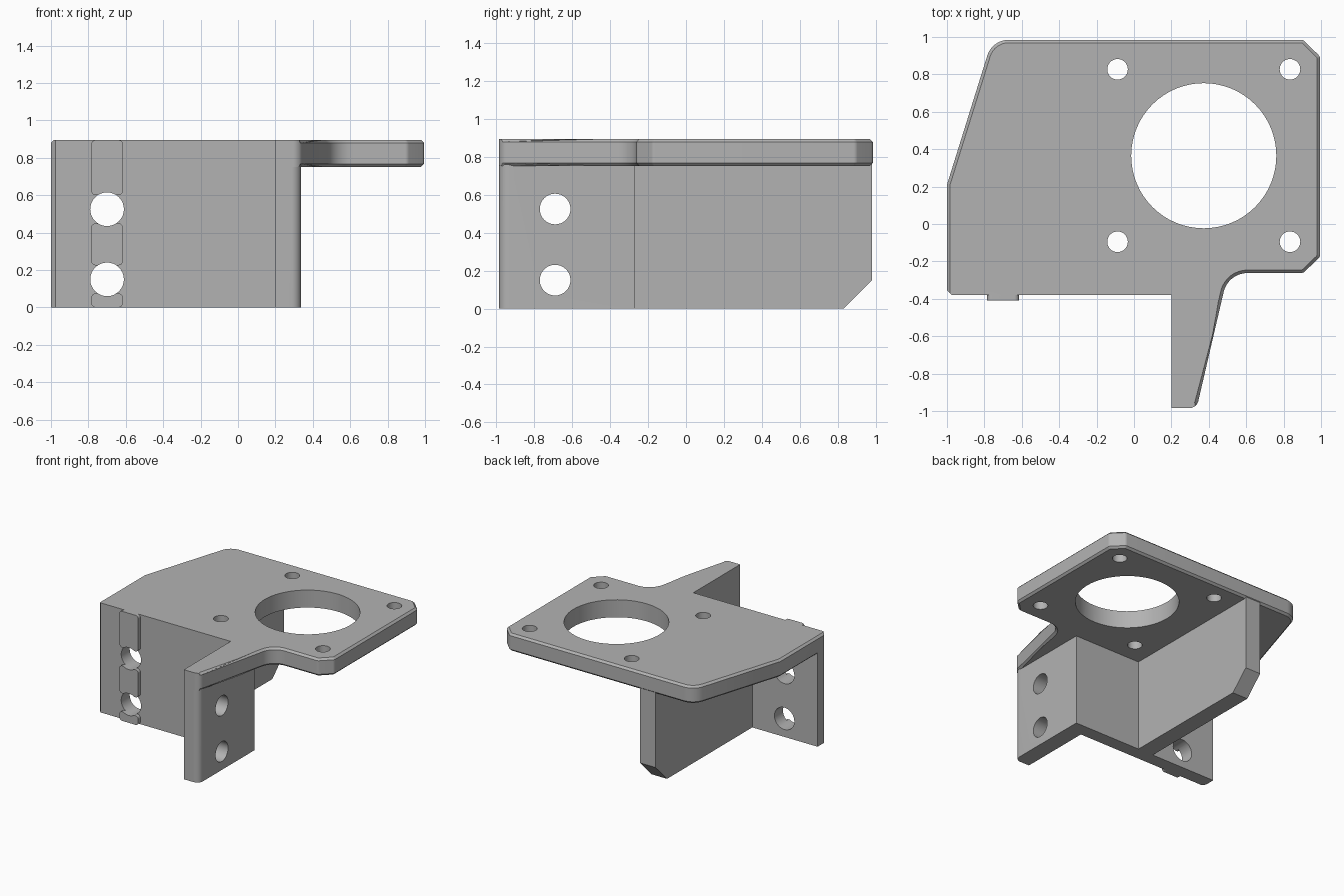
import bpy, bmesh, math
from mathutils import Vector, Matrix

cube = bpy.data.objects.get("Cube")
if cube:
    bpy.data.objects.remove(cube, do_unlink=True)

TOP, PLATE_BOTTOM = 0.895, 0.752
FRONT, TIP, BACK = -0.38, -0.985, 0.985
HOLE_HEIGHTS = (0.15, 0.525)

grey = bpy.data.materials.new("plain_grey")
grey.use_nodes = True
grey.diffuse_color = (0.45, 0.45, 0.45, 1)
grey.node_tree.nodes["Principled BSDF"].inputs["Base Color"].default_value = (0.45, 0.45, 0.45, 1)


def rounded(corners, steps=8):
    """Turn (a, b, radius) corners into an outline with filleted corners."""
    outline = []
    for i, (a, b, r) in enumerate(corners):
        p = Vector((a, b))
        if r == 0:
            outline.append(p)
            continue
        u = (Vector(corners[i - 1][:2]) - p).normalized()
        v = (Vector(corners[(i + 1) % len(corners)][:2]) - p).normalized()
        half = u.angle(v) / 2
        centre = p + (u + v).normalized() * (r / math.sin(half))
        t = r / math.tan(half)
        start, end = p + u * t - centre, p + v * t - centre
        sweep = math.pi - 2 * half
        for k in range(steps + 1):
            f = k / steps
            arc = (start * math.sin((1 - f) * sweep) + end * math.sin(f * sweep)) / math.sin(sweep)
            outline.append(centre + arc)
    return outline


def prism(name, corners, low, high, place, bevel=None):
    """Extrude an outline; place maps (a, b, depth) to a position."""
    outline = rounded(corners)
    bm = bmesh.new()
    ends = [[bm.verts.new(place(p.x, p.y, d)) for p in outline] for d in (low, high)]
    bm.faces.new(ends[0])
    bm.faces.new(ends[1])
    for i in range(len(outline)):
        j = (i + 1) % len(outline)
        bm.faces.new((ends[0][i], ends[0][j], ends[1][j], ends[1][i]))
    bmesh.ops.recalc_face_normals(bm, faces=bm.faces)
    if bevel:
        edges = [e for e in bm.edges if bevel(e)]
        bmesh.ops.bevel(bm, geom=edges, offset=0.016, segments=1, affect='EDGES')
    return make(name, bm)


def make(name, bm):
    mesh = bpy.data.meshes.new(name)
    bm.to_mesh(mesh)
    bm.free()
    obj = bpy.data.objects.new(name, mesh)
    bpy.context.collection.objects.link(obj)
    mesh.materials.append(grey)
    return obj


def cylinder(centre, radius, depth, axis, segments):
    bm = bmesh.new()
    turn = Vector((0, 0, 1)).rotation_difference(Vector(axis)).to_matrix().to_4x4()
    bmesh.ops.create_cone(bm, cap_ends=True, segments=segments, radius1=radius, radius2=radius,
                          depth=depth, matrix=Matrix.Translation(centre) @ turn)
    cutter = make("hole_cutter", bm)
    cutter.hide_render = True
    return cutter


def combine(target, other, operation):
    """Apply a boolean and remove the second object."""
    mod = target.modifiers.new("combine", 'BOOLEAN')
    mod.operation, mod.object, mod.solver = operation, other, 'EXACT'
    bpy.context.view_layer.objects.active = target
    bpy.ops.object.modifier_apply(modifier=mod.name)
    bpy.data.objects.remove(other, do_unlink=True)


def flat(a, b, d):
    return (a, b, d)


def side(a, b, d):
    return (d, a, b)


def front(a, b, d):
    return (a, d, b)


# Edges shared by the plate and the front wall
front_edge = [(-1, -0.355, 0), (-0.975, FRONT, 0), (0.2, FRONT, 0), (0.2, TIP, 0),
              (0.337, TIP, 0.05)]


def plate_rim(edge):
    a, b = (v.co for v in edge.verts)
    mid = (a + b) / 2
    return abs(a.z - b.z) < 0.001 and (mid.x > 0.333 or mid.x < -0.99 or mid.y > 0)


# Top plate with chamfered rim
bracket = prism("mounting_bracket", front_edge + [
    (0.343, -0.95, 0), (0.503, -0.262, 0.13), (0.905, -0.262, 0.03), (0.995, -0.175, 0.03),
    (0.995, 0.895, 0.03), (0.905, BACK, 0.03), (-0.758, BACK, 0.12), (-1, 0.21, 0)],
    PLATE_BOTTOM, TOP, flat, plate_rim)

# Front wall with the projecting side flange
wall = prism("front_wall", front_edge + [(0.337, -0.27, 0), (-1, -0.27, 0)], 0, 0.83, flat)
combine(bracket, wall, 'UNION')

# Middle rib below the plate, chamfered at the lower back corner
rib = prism("middle_rib", [(-0.3, 0, 0), (0.83, 0, 0), (0.98, 0.15, 0), (0.98, 0.82, 0),
                           (-0.3, 0.82, 0)], -0.41, -0.27, side)
combine(bracket, rib, 'UNION')

# Raised pads on the front wall
pads = []
for low, high in ((0, 0.075), (0.225, 0.45), (0.6, TOP)):
    pads.append(prism("front_pad", [(-0.785, low, 0.025), (-0.615, low, 0.025),
                                    (-0.615, high, 0.025), (-0.785, high, 0.025)],
                      -0.41, FRONT + 0.02, front))
for pad in pads:
    combine(bracket, pad, 'UNION')

# Large opening and four screw holes in the plate
combine(bracket, cylinder((0.373, 0.365, 0.82), 0.388, 0.5, (0, 0, 1), 64), 'DIFFERENCE')
for x in (-0.088, 0.834):
    for y in (-0.095, 0.827):
        combine(bracket, cylinder((x, y, 0.82), 0.055, 0.5, (0, 0, 1), 32), 'DIFFERENCE')

# Holes through the front wall and the flange
for z in HOLE_HEIGHTS:
    combine(bracket, cylinder((-0.7, -0.33, z), 0.09, 0.4, (0, 1, 0), 32), 'DIFFERENCE')
    combine(bracket, cylinder((0.27, -0.69, z), 0.081, 0.4, (1, 0, 0), 32), 'DIFFERENCE')

# Smooth the round surfaces and keep the edges sharp
bpy.ops.object.select_all(action='DESELECT')
bracket.select_set(True)
bpy.context.view_layer.objects.active = bracket
bpy.ops.object.shade_smooth_by_angle(angle=math.radians(25))
